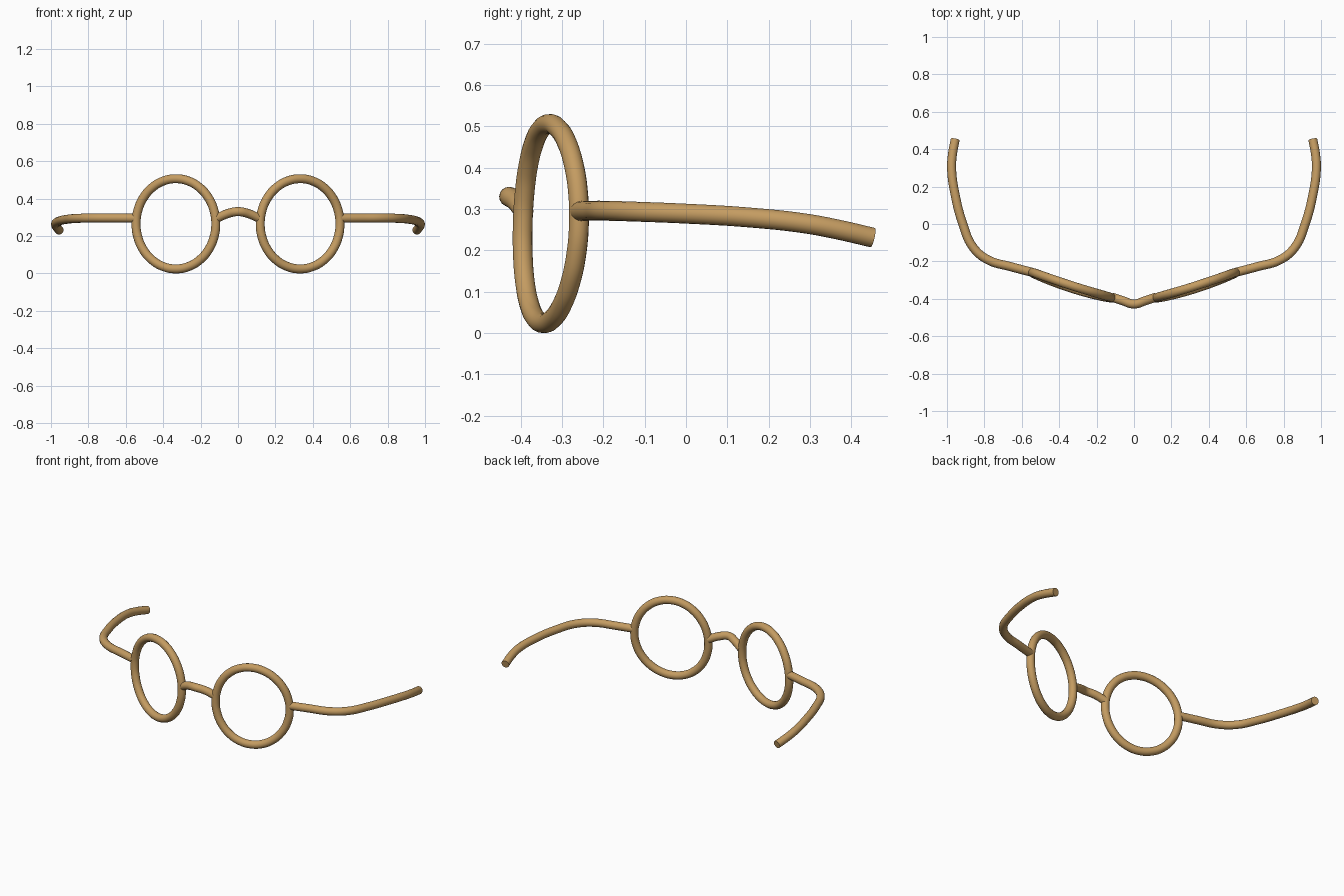
import bpy
from math import sin, cos, pi, radians

if "Cube" in bpy.data.objects:
    bpy.data.objects.remove(bpy.data.objects["Cube"])

wood = bpy.data.materials.new("tan_frame")
wood.diffuse_color = (0.55, 0.33, 0.12, 1)
wood.use_nodes = True
wood.node_tree.nodes["Principled BSDF"].inputs["Base Color"].default_value = wood.diffuse_color


def tube(name, points, radius=0.024, cyclic=False):
    """Round tube swept along a smooth path, turned into a mesh."""
    cu = bpy.data.curves.new(name, 'CURVE')
    cu.dimensions = '3D'
    cu.bevel_depth = radius
    cu.bevel_resolution = 6
    cu.resolution_u = 6
    cu.use_fill_caps = True
    sp = cu.splines.new('BEZIER')
    sp.bezier_points.add(len(points) - 1)
    for bp, p in zip(sp.bezier_points, points):
        bp.co = p
        bp.handle_left_type = bp.handle_right_type = 'AUTO'
    sp.use_cyclic_u = cyclic
    ob = bpy.data.objects.new(name, cu)
    bpy.context.collection.objects.link(ob)
    bpy.ops.object.select_all(action='DESELECT')
    ob.select_set(True)
    bpy.context.view_layer.objects.active = ob
    bpy.ops.object.convert(target='MESH')
    ob = bpy.context.object
    ob.data.materials.clear()
    ob.data.materials.append(wood)
    bpy.ops.object.shade_smooth_by_angle(angle=radians(40))
    return ob


# oval rim, swept back towards the temples and slightly bowed
N = 20
rim = []
for i in range(N):
    a = 2 * pi * i / N
    rim.append((0.332 + 0.213 * cos(a),
                -0.327 + 0.068 * cos(a) + 0.007 * sin(a) - 0.01 * sin(a) ** 2,
                0.265 + 0.241 * sin(a)))

# temple arm curving back and drooping to the ear
arm = [(0.55, -0.257, 0.295), (0.66, -0.228, 0.296), (0.78, -0.192, 0.296),
       (0.86, -0.125, 0.294), (0.915, 0.0, 0.289), (0.955, 0.15, 0.28),
       (0.975, 0.29, 0.265), (0.971, 0.37, 0.25), (0.956, 0.452, 0.231)]

for side, s in (("left", -1), ("right", 1)):
    tube(side + "_rim", [(s * x, y, z) for x, y, z in rim], cyclic=True)
    tube(side + "_temple", [(s * x, y, z) for x, y, z in arm])

# arched nose bridge
tube("bridge", [(-0.115, -0.392, 0.293), (-0.06, -0.41, 0.318), (0, -0.428, 0.33),
                (0.06, -0.41, 0.318), (0.115, -0.392, 0.293)])
